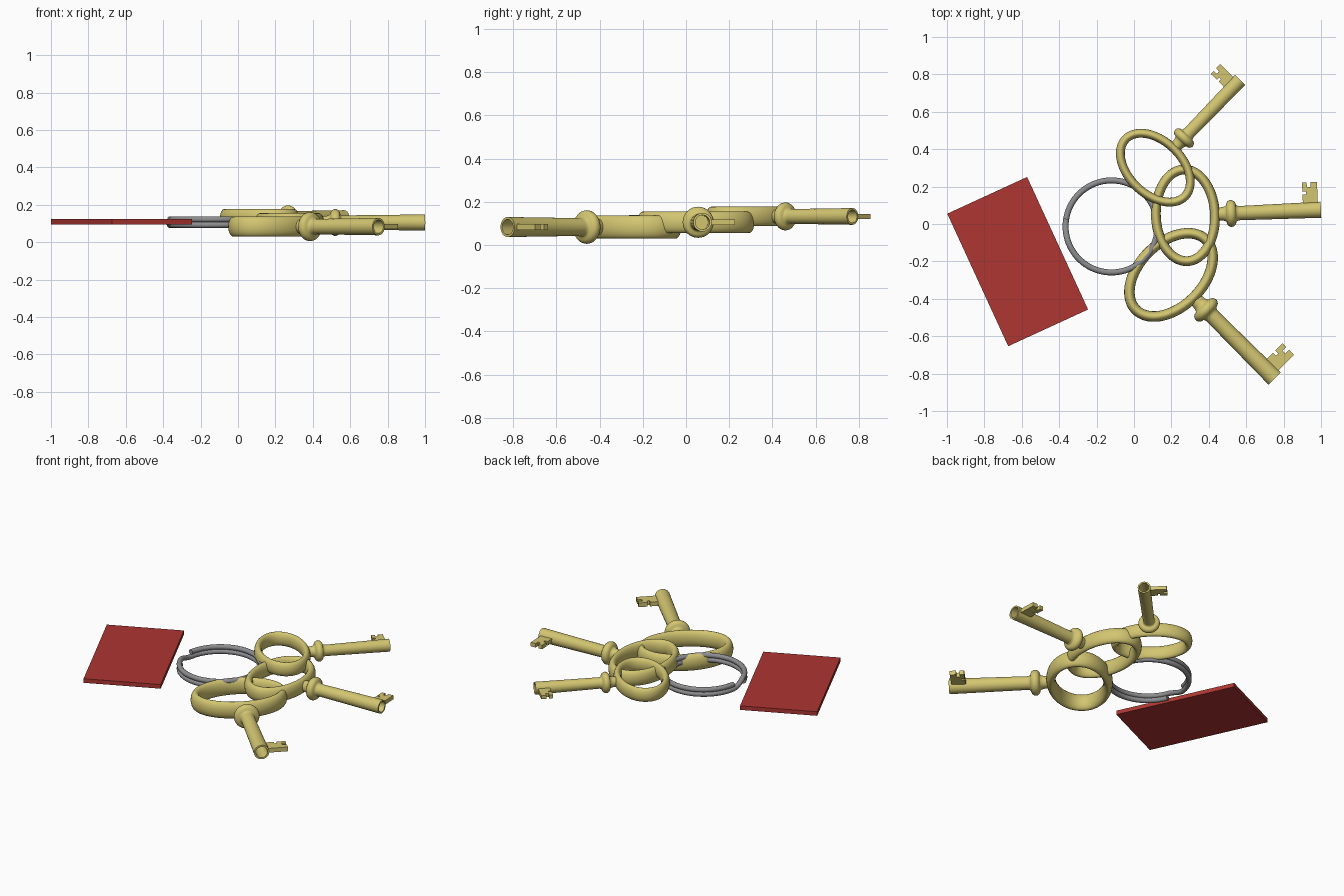
import bpy, bmesh
from math import sin, cos, pi, radians
from mathutils import Matrix, Vector

if "Cube" in bpy.data.objects:
    bpy.data.objects.remove(bpy.data.objects["Cube"])


def material(name, color):
    m = bpy.data.materials.new(name)
    m.use_nodes = True
    m.diffuse_color = (*color, 1)
    m.node_tree.nodes["Principled BSDF"].inputs["Base Color"].default_value = (*color, 1)
    return m


brass = material("brass yellow", (0.65, 0.56, 0.165))
steel = material("steel grey", (0.27, 0.27, 0.28))
red = material("tag red", (0.42, 0.037, 0.032))


def finish(name, bm, mat, matrix=None, smooth=True):
    bmesh.ops.remove_doubles(bm, verts=bm.verts, dist=1e-5)
    bmesh.ops.recalc_face_normals(bm, faces=bm.faces)
    mesh = bpy.data.meshes.new(name)
    bm.to_mesh(mesh)
    bm.free()
    mesh.materials.append(mat)
    ob = bpy.data.objects.new(name, mesh)
    bpy.context.collection.objects.link(ob)
    if matrix:
        ob.matrix_world = matrix
    if smooth:
        bpy.ops.object.select_all(action='DESELECT')
        ob.select_set(True)
        bpy.context.view_layer.objects.active = ob
        bpy.ops.object.shade_smooth_by_angle(angle=radians(40))
    return ob


def skin(rows, loop=False, caps=False):
    """Join closed rows of points into a surface."""
    bm = bmesh.new()
    rings = [[bm.verts.new(p) for p in row] for row in rows]
    n = len(rings[0])
    pairs = list(zip(rings, rings[1:]))
    if loop:
        pairs.append((rings[-1], rings[0]))
    for a, b in pairs:
        for j in range(n):
            k = (j + 1) % n
            bm.faces.new((a[j], a[k], b[k], b[j]))
    if caps:
        bm.faces.new(rings[0])
        bm.faces.new(rings[-1])
    return bm


def circle(n):
    return [(cos(2 * pi * j / n), sin(2 * pi * j / n)) for j in range(n)]


# Oval handle: flattened tube swept along an ellipse
def bow():
    a, b, wide, tall = 0.158, 0.245, 0.026, 0.05
    rows = []
    for c, s in circle(72):
        normal = Vector((c / a, s / b, 0)).normalized()
        rows.append([Vector((a * c, b * s, 0)) + normal * wide * u + Vector((0, 0, tall * v))
                     for u, v in circle(20)])
    return skin(rows, loop=True)


# Neck, rounded collar and hollow shaft as one turned profile
def shaft():
    collar = [(0.245 - 0.026 * cos(t * pi / 8), 0.046 + 0.026 * sin(t * pi / 8)) for t in range(9)]
    profile = [(0.165, 0.034), (0.2, 0.036), (0.215, 0.041)] + collar + [
        (0.276, 0.041), (0.29, 0.038), (0.725, 0.043), (0.725, 0.033), (0.55, 0.033)]
    return skin([[(x, r * u, r * v) for u, v in circle(32)] for x, r in profile], caps=True)


# Notched plate at the end of the shaft
def bit():
    outline = [(0.63, 0.035), (0.63, 0.085), (0.65, 0.085), (0.65, 0.1), (0.63, 0.1),
               (0.63, 0.15), (0.655, 0.15), (0.655, 0.125), (0.675, 0.125), (0.675, 0.15),
               (0.71, 0.15), (0.71, 0.035)]
    bm = bmesh.new()
    face = bm.faces.new([bm.verts.new((x, y, -0.013)) for x, y in outline])
    out = bmesh.ops.extrude_face_region(bm, geom=[face])
    bmesh.ops.translate(bm, vec=(0, 0, 0.026),
                        verts=[v for v in out["geom"] if isinstance(v, bmesh.types.BMVert)])
    return bm


keys = {
    "back": ((0.114, 0.301, 0.132), 46, 0.9),
    "middle": ((0.275, 0.046, 0.105), 2.4, 1.0),
    "front": ((0.198, -0.272, 0.083), -45, 1.08),
}
for label, (place, turn, size) in keys.items():
    m = Matrix.Translation(place) @ Matrix.Rotation(radians(turn), 4, 'Z') @ Matrix.Scale(size, 4)
    finish(label + "_key_bow", bow(), brass, m)
    finish(label + "_key_shaft", shaft(), brass, m)
    finish(label + "_key_bit", bit(), brass, m, smooth=False)

# Split ring: two flat coils joined by a short step
rows = []
for i in range(139):
    turned = 690 * i / 138
    t = radians(171 - turned)
    step = min(max((turned - 330) / 30, 0), 1)
    z = 0.122 - 0.03 * step * step * (3 - 2 * step)
    rows.append([((0.246 + 0.016 * u) * cos(t), (0.246 + 0.016 * u) * sin(t), z + 0.016 * v)
                 for u, v in circle(14)])
finish("split_ring", skin(rows, caps=True), steel, Matrix.Translation((-0.12, -0.013, 0)))

# Flat tag
bm = bmesh.new()
bmesh.ops.create_cube(bm, size=1)
bmesh.ops.scale(bm, vec=(0.47, 0.78, 0.027), verts=bm.verts)
finish("tag", bm, red, Matrix.Translation((-0.622, -0.201, 0.109))
       @ Matrix.Rotation(radians(24.7), 4, 'Z'), smooth=False)
